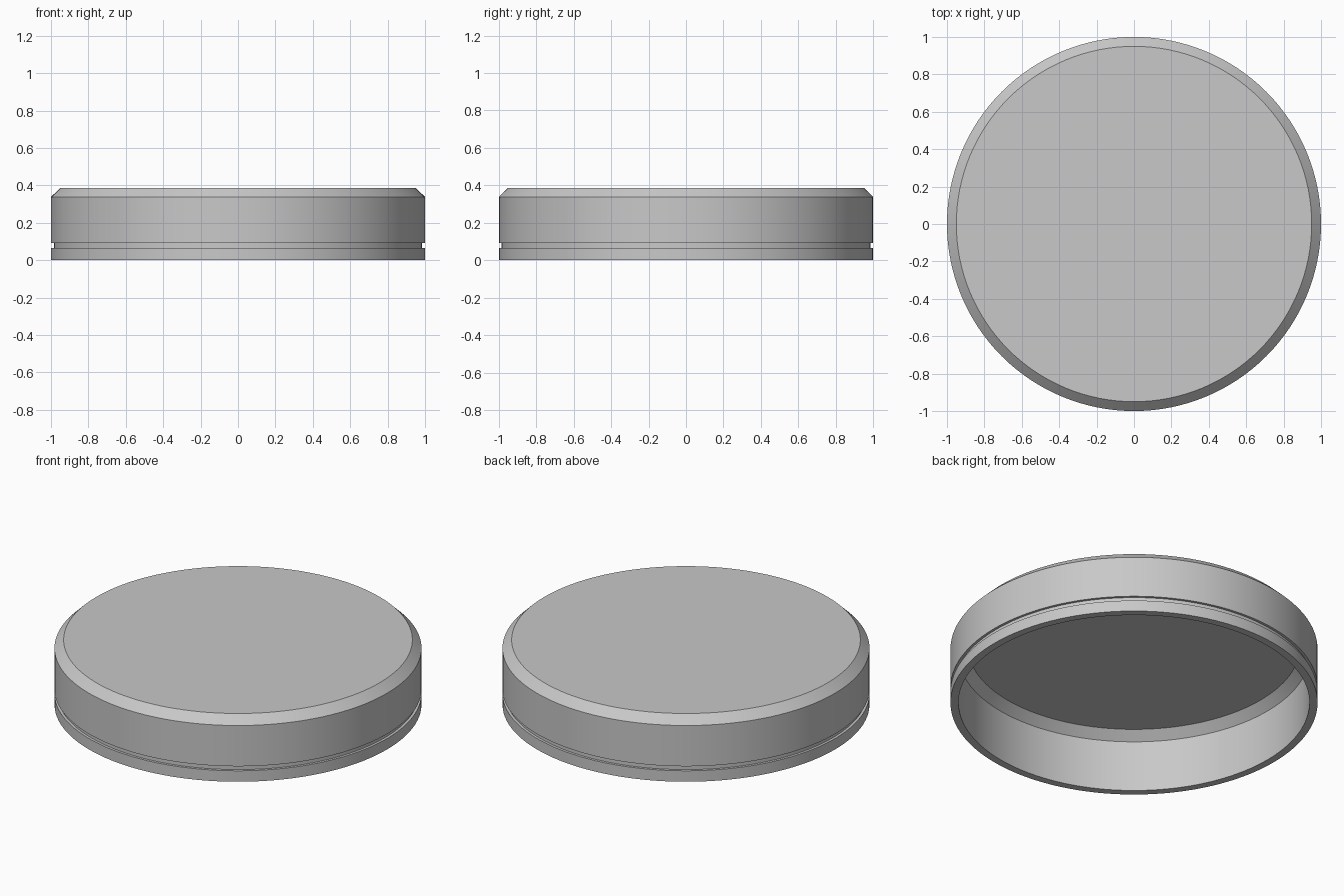
import bpy
import bmesh
import math

SEGMENTS = 128

cube = bpy.data.objects.get("Cube")
if cube:
    bpy.data.objects.remove(cube, do_unlink=True)

grey = bpy.data.materials.new("light grey")
grey.use_nodes = True
colour = (0.58, 0.58, 0.58, 1)
grey.diffuse_color = colour
grey.node_tree.nodes["Principled BSDF"].inputs["Base Color"].default_value = colour


def lathe(name, profile, material):
    """Revolve an (r, z) profile about z, closing both ends with flat discs."""
    bm = bmesh.new()
    rings = []
    for r, z in profile:
        angles = [math.tau * i / SEGMENTS for i in range(SEGMENTS)]
        rings.append([bm.verts.new((r * math.cos(a), r * math.sin(a), z)) for a in angles])
    for low, high in zip(rings, rings[1:]):
        for i in range(SEGMENTS):
            j = (i + 1) % SEGMENTS
            bm.faces.new((low[i], low[j], high[j], high[i]))
    bm.faces.new(rings[0][::-1])
    bm.faces.new(rings[-1])
    bmesh.ops.recalc_face_normals(bm, faces=bm.faces)
    mesh = bpy.data.meshes.new(name)
    bm.to_mesh(mesh)
    bm.free()
    mesh.materials.append(material)
    obj = bpy.data.objects.new(name, mesh)
    bpy.context.collection.objects.link(obj)
    return obj


# Hollow lid: inner ceiling, inner bevel, wall, rim, groove, outer bevel, top
lid = lathe("round_lid", [
    (0.905, 0.355), (0.956, 0.306), (0.956, 0),
    (1, 0), (1, 0.066), (0.985, 0.066), (0.985, 0.093), (1, 0.093),
    (1, 0.338), (0.95, 0.387),
], grey)

# Smooth round walls with crisp edges
bpy.ops.object.select_all(action="DESELECT")
lid.select_set(True)
bpy.context.view_layer.objects.active = lid
bpy.ops.object.shade_smooth_by_angle(angle=math.radians(30))
